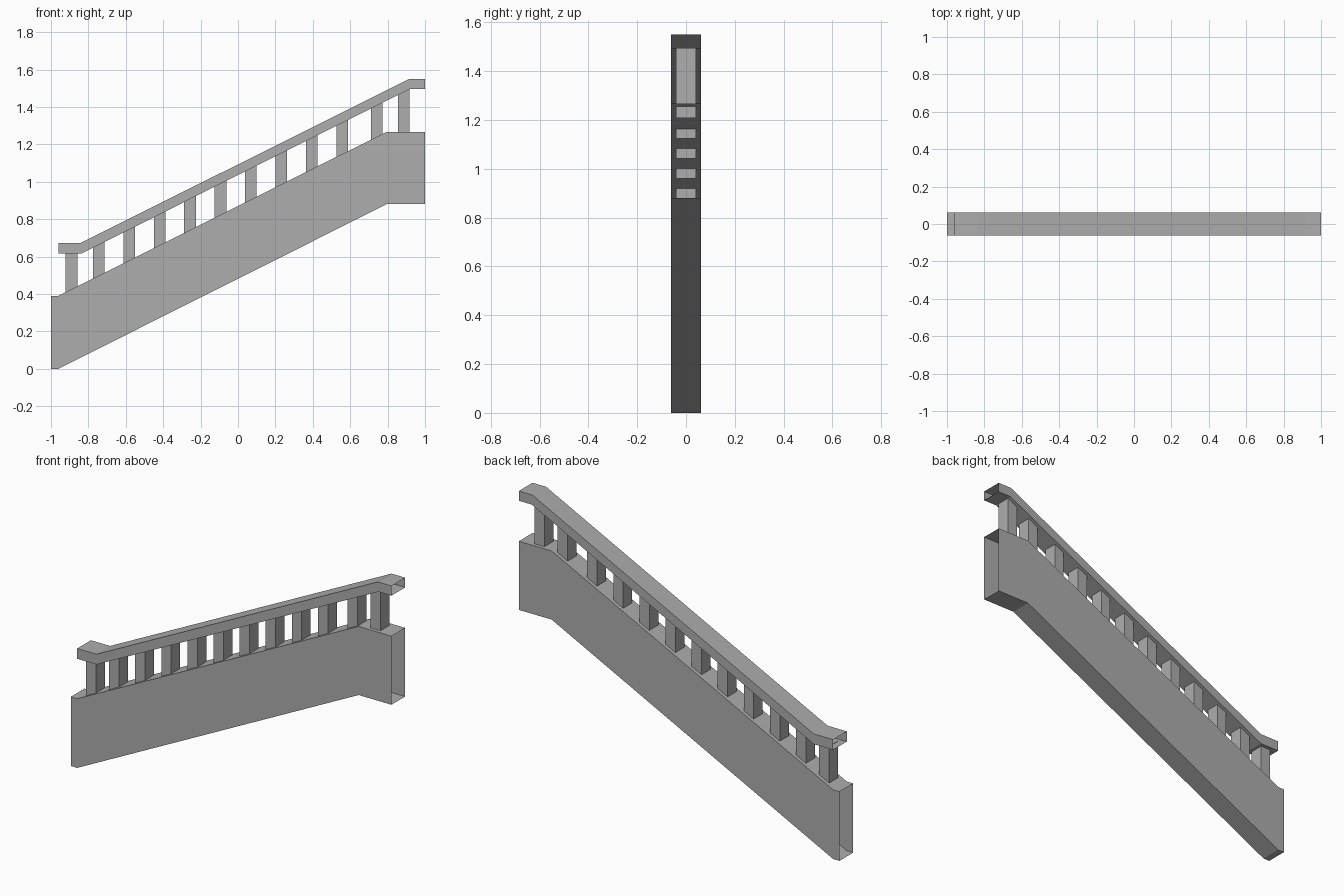
import bpy

if "Cube" in bpy.data.objects:
    bpy.data.objects.remove(bpy.data.objects["Cube"])

grey = bpy.data.materials.new("dark_grey")
grey.diffuse_color = (0.42, 0.42, 0.42, 1)
grey.use_nodes = True
grey.node_tree.nodes["Principled BSDF"].inputs["Base Color"].default_value = grey.diffuse_color


def sweep(name, profile, half_y):
    """Open-ended tube: an x/z outline extruded in y, with no face on the x ends."""
    n = len(profile)
    verts = [(x, s * half_y, z) for s in (-1, 1) for x, z in profile]
    faces = []
    # side panels, as quads between the lower and upper runs
    for i in range(n // 2 - 1):
        a, b, c, d = i, i + 1, n - 2 - i, n - 1 - i
        faces.append((a, b, c, d))
        faces.append((d + n, c + n, b + n, a + n))
        faces.append((a + n, b + n, b, a))      # underside
        faces.append((d, c, c + n, d + n))      # top
    mesh = bpy.data.meshes.new(name)
    mesh.from_pydata(verts, [], faces)
    mesh.materials.append(grey)
    ob = bpy.data.objects.new(name, mesh)
    bpy.context.collection.objects.link(ob)


def box(name, x0, x1, half_y, z0, z1):
    bpy.ops.mesh.primitive_cube_add(size=1, location=((x0 + x1) / 2, 0, (z0 + z1) / 2))
    ob = bpy.context.object
    ob.name = name
    ob.scale = (x1 - x0, 2 * half_y, z1 - z0)
    ob.data.materials.append(grey)


# Sloped base panel with level ends
sweep("base_panel", [(-1, 0), (-0.96, 0), (0.795, 0.88), (1, 0.88),
                     (1, 1.267), (0.795, 1.267), (-0.96, 0.39), (-1, 0.39)], 0.061)

# Handrail with level ends
sweep("handrail", [(-0.96, 0.615), (-0.84, 0.615), (0.918, 1.495), (1, 1.495),
                   (1, 1.55), (0.915, 1.55), (-0.84, 0.673), (-0.96, 0.673)], 0.061)

# Square balusters, sunk slightly into panel and rail
centres = [-0.89] + [-0.745 + 0.1628 * i for i in range(9)] + [0.741, 0.886]
for i, x in enumerate(centres):
    x0, x1 = x - 0.031, x + 0.031
    bottom = min(0.861 + 0.5 * x0, 1.265)
    if i == 10:
        bottom = 1.208
    top = max(1.036 + 0.5 * x1, 0.617)
    box(f"baluster_{i + 1}", x0, x1, 0.04, bottom, top)
